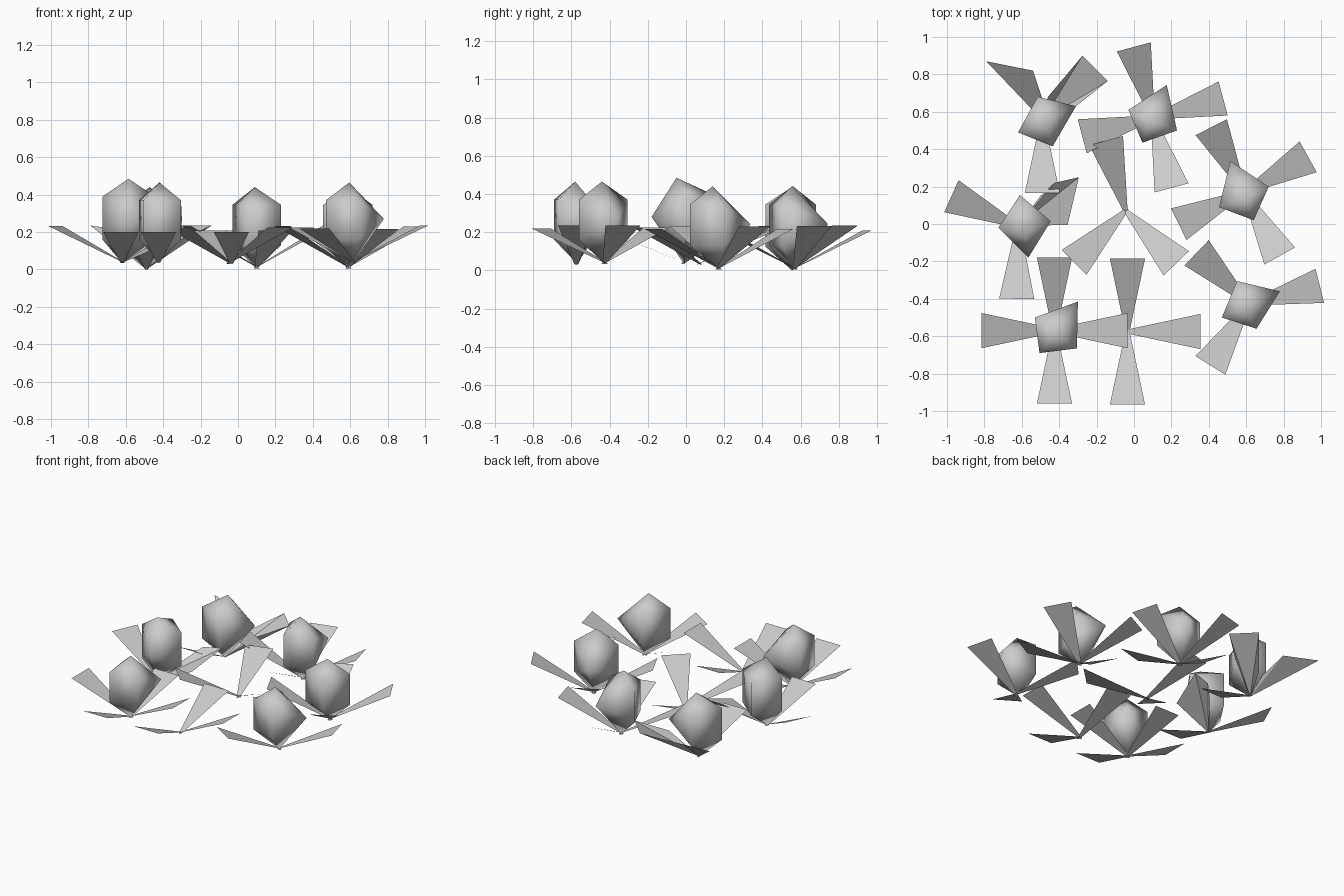
import bpy
import bmesh
from math import radians, cos, sin

if "Cube" in bpy.data.objects:
    bpy.data.objects.remove(bpy.data.objects["Cube"])


def make_object(name, verts, faces, smooth=False):
    me = bpy.data.meshes.new(name)
    me.from_pydata(verts, [], faces)
    bm = bmesh.new()
    bm.from_mesh(me)
    bmesh.ops.recalc_face_normals(bm, faces=bm.faces)
    # thin leaves face upward
    if not smooth:
        for f in bm.faces:
            f.normal_update()
            if f.normal.z < 0:
                f.normal_flip()
    for f in bm.faces:
        f.smooth = smooth
    bm.to_mesh(me)
    bm.free()
    ob = bpy.data.objects.new(name, me)
    bpy.context.collection.objects.link(ob)
    return ob


def leaves(name, centre, angles, extra=()):
    """Flat wedge leaves rising outward from the plant base."""
    x, y, z = centre
    verts, faces = [], []
    for a in angles:
        c, s = cos(radians(a)), sin(radians(a))
        tip_z = 0.20 + 0.035 * abs(c)
        n = len(verts)
        for r, w, h in ((-0.015, -0.008, z), (0.39, -0.094, tip_z),
                        (0.39, 0.094, tip_z), (-0.015, 0.008, z)):
            verts.append((x + r * c - w * s, y + r * s + w * c, h))
        faces.append((n, n + 1, n + 2, n + 3))
    # broad twisted leaves: base point followed by outer corners
    for corners in extra:
        n = len(verts)
        verts.append((x, y, z))
        verts.extend(corners)
        faces += [(n, n + i, n + i + 1) for i in range(1, len(corners))]
    make_object(name, verts, faces)


def bulb(name, apex, base, corners):
    """Four-sided bud: first corner is a single point, the others upright edges."""
    verts = [apex, base, (*corners[0], (apex[2] + base[2]) / 2 + 0.02)]
    for cx, cy in corners[1:]:
        verts += [(cx, cy, apex[2] - 0.095), (cx, cy, base[2] + 0.125)]
    faces = [(0, 2, 3), (0, 3, 5), (0, 5, 7), (0, 7, 2),
             (2, 4, 3), (3, 4, 6, 5), (5, 6, 8, 7), (7, 8, 2),
             (1, 4, 2), (1, 6, 4), (1, 8, 6), (1, 2, 8)]
    make_object(name, verts, faces, smooth=True)


# centre, leaf angles, broad leaves, bulb apex, bulb corners (pointed one first)
plants = {
    "back_left": ((-0.49, 0.555, 0.0), (-90,),
                  [[(-0.31, 0.63, 0.16), (-0.14, 0.765, 0.235),
                    (-0.275, 0.90, 0.235), (-0.46, 0.68, 0.12)],
                   [(-0.49, 0.67, 0.10), (-0.54, 0.82, 0.20), (-0.79, 0.87, 0.235)]],
                  (-0.47, 0.56, 0.44),
                  [(-0.31, 0.63), (-0.515, 0.68), (-0.62, 0.49), (-0.435, 0.415)]),
    "back": ((0.10, 0.57, 0.005), (15, 105, 195, 285), [], (0.09, 0.555, 0.44),
             [(0.175, 0.743), (-0.03, 0.61), (0.045, 0.435), (0.23, 0.50)]),
    "right_back": ((0.59, 0.17, 0.005), (29, 117, 206, 299), [], (0.59, 0.14, 0.44),
                   [(0.515, 0.337), (0.455, 0.09), (0.64, 0.02), (0.72, 0.20)]),
    "right_front": ((0.615, -0.425, 0.035), (14, 136, 238), [], (0.595, -0.44, 0.465),
                    [(0.78, -0.36), (0.55, -0.305), (0.47, -0.50), (0.655, -0.56)]),
    "front_left": ((-0.425, -0.57, 0.035), (0, 90, 180, 270), [], (-0.42, -0.58, 0.465),
                   [(-0.30, -0.415), (-0.53, -0.50), (-0.505, -0.69), (-0.305, -0.665)]),
    "left": ((-0.62, -0.01, 0.035), (156, 269),
             [[(-0.355, -0.005, 0.15), (-0.295, 0.25, 0.235),
               (-0.425, 0.22, 0.22), (-0.50, 0.15, 0.15)]],
             (-0.585, -0.05, 0.485),
             [(-0.565, -0.18), (-0.445, 0.015), (-0.61, 0.155), (-0.725, -0.02)]),
    "front": ((-0.035, -0.575, 0.03), (0, 90, 270), [], None, None),
    "middle": ((-0.045, 0.07, 0.03), (105.5, 225, 314), [], None, None),
}

for name, (centre, angles, extra, apex, corners) in plants.items():
    leaves(name + "_leaves", centre, angles, extra)
    if apex:
        bulb(name + "_bud", apex, centre, corners)
